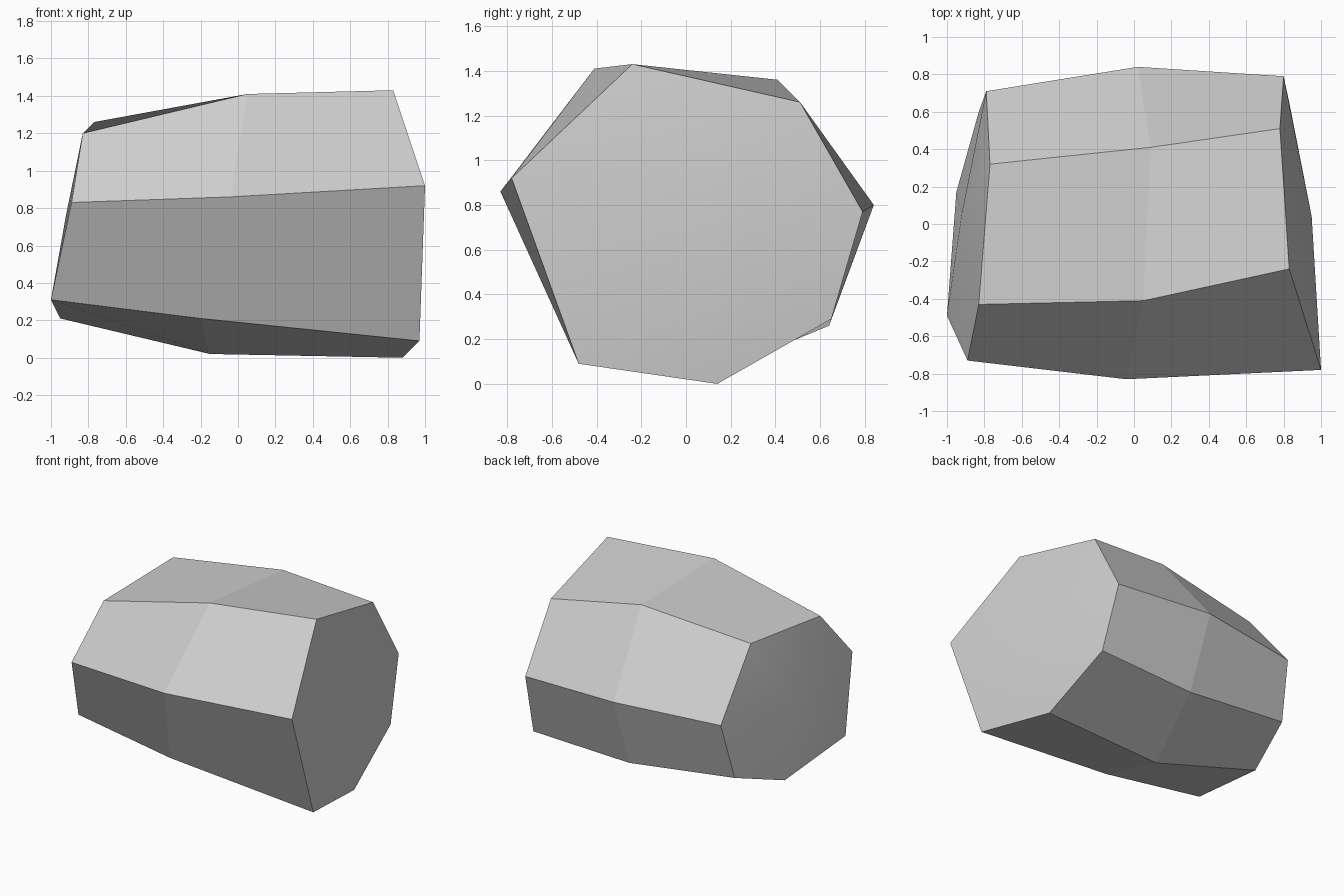
import bpy
import bmesh

# Remove the default cube only
default_cube = bpy.data.objects.get("Cube")
if default_cube:
    bpy.data.objects.remove(default_cube, do_unlink=True)


def make_material(name, shade):
    material = bpy.data.materials.new(name)
    material.use_nodes = True
    colour = (shade, shade, shade, 1)
    material.diffuse_color = colour
    material.node_tree.nodes["Principled BSDF"].inputs["Base Color"].default_value = colour
    return material


# Irregular seven-sided cross-sections of the boulder, listed around the x axis
left_ring = [(1, -.78, .92), (.83, -.24, 1.43), (.78, .51, 1.26), (.8, .79, .77),
             (.83, .65, .29), (.88, .14, 0), (.97, -.48, .09)]
middle_ring = [(-.04, -.83, .86), (.05, -.41, 1.41), (.09, .41, 1.36), (.02, .84, .8),
               (.03, .64, .26), (-.15, .06, .02), (-.2, -.53, .21)]
right_ring = [(-.89, -.73, .83), (-.83, -.43, 1.2), (-.77, .32, 1.26), (-.79, .71, .79),
              (-.83, .6, .36), (-.95, .17, .21), (-1, -.49, .31)]
left_crown = (.95, .04, .72)
right_crown = (-.92, .06, .76)


def add_ring(mesh, points):
    return [mesh.verts.new(point) for point in points]


def bridge_rings(mesh, first, second):
    """Join two rings with flat facets."""
    count = len(first)
    for i in range(count):
        j = (i + 1) % count
        mesh.faces.new((first[i], first[j], second[j], second[i]))


def dome_end(mesh, ring, crown):
    """Close a ring with a shallow, smoothly shaded dome."""
    centre = mesh.verts.new(crown)
    for i, vert in enumerate(ring):
        face = mesh.faces.new((vert, ring[(i + 1) % len(ring)], centre))
        face.smooth = True


# Boulder body: faceted sides and two domed ends
body = bmesh.new()
rings = [add_ring(body, points) for points in (left_ring, middle_ring, right_ring)]
for first, second in zip(rings, rings[1:]):
    bridge_rings(body, first, second)
dome_end(body, rings[0], left_crown)
dome_end(body, rings[-1], right_crown)
bmesh.ops.recalc_face_normals(body, faces=body.faces)

# Keep the rims between the sides and the ends crisp
for edge in body.edges:
    edge.smooth = all(face.smooth for face in edge.link_faces)

boulder_mesh = bpy.data.meshes.new("boulder")
body.to_mesh(boulder_mesh)
body.free()
boulder_mesh.materials.append(make_material("stone grey", .62))
boulder = bpy.data.objects.new("boulder", boulder_mesh)
bpy.context.collection.objects.link(boulder)
